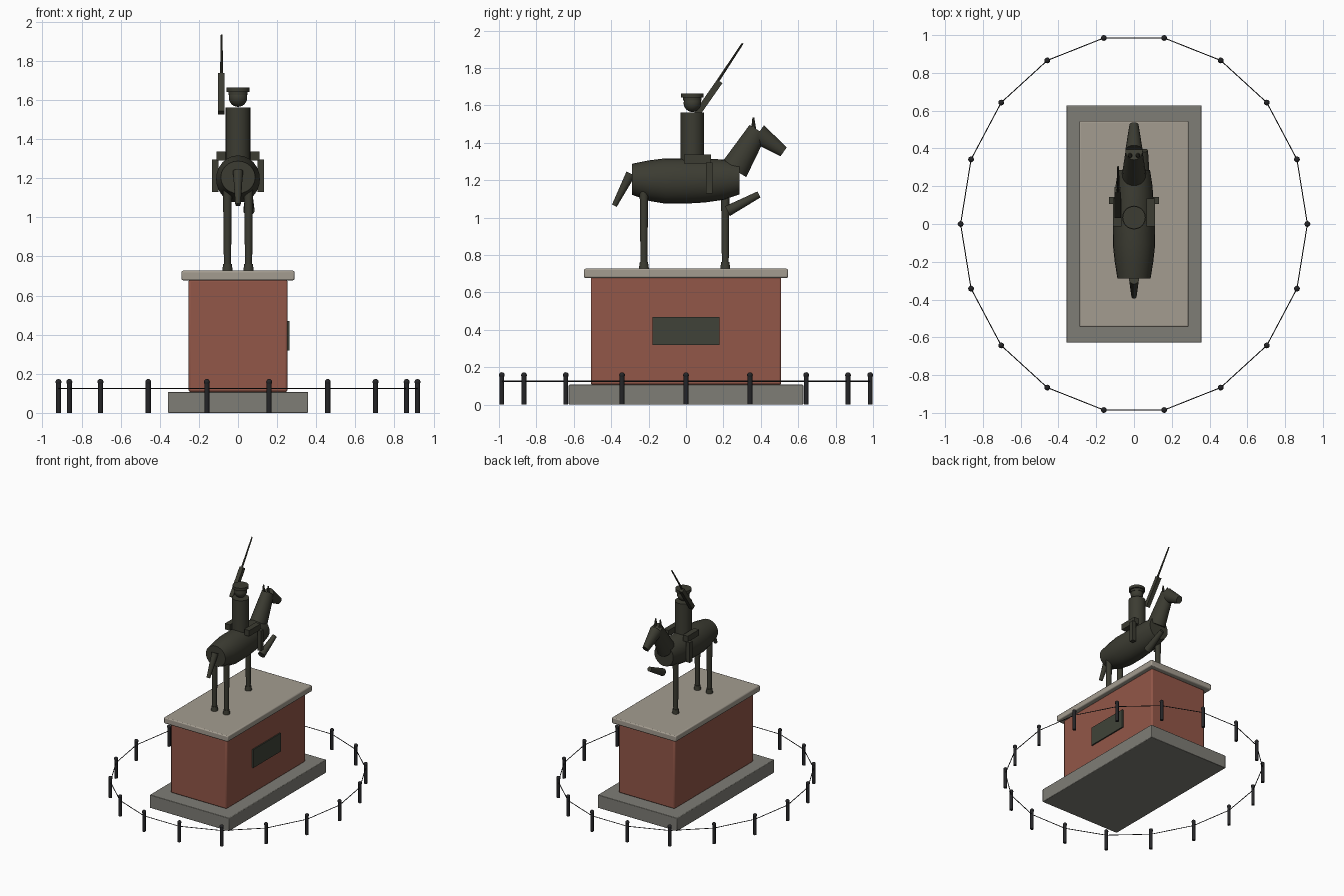
import bpy, bmesh, math
from mathutils import Vector, Matrix

if "Cube" in bpy.data.objects:
    bpy.data.objects.remove(bpy.data.objects["Cube"])


def material(name, rgb):
    m = bpy.data.materials.new(name)
    m.diffuse_color = (*rgb, 1)
    m.use_nodes = True
    m.node_tree.nodes["Principled BSDF"].inputs["Base Color"].default_value = m.diffuse_color
    return m


BRONZE = material("bronze", (0.045, 0.045, 0.032))
BRICK = material("brick", (0.29, 0.095, 0.065))
STONE = material("stone", (0.21, 0.205, 0.18))
CAPSTONE = material("capstone", (0.37, 0.335, 0.28))
IRON = material("iron", (0.018, 0.018, 0.02))
PLAQUE = material("plaque", (0.05, 0.055, 0.04))


def finish(bm, name, mat, bevel=0.0):
    bmesh.ops.recalc_face_normals(bm, faces=bm.faces)
    mesh = bpy.data.meshes.new(name)
    bm.to_mesh(mesh)
    bm.free()
    mesh.polygons.foreach_set("use_smooth", [True] * len(mesh.polygons))
    mesh.set_sharp_from_angle(angle=math.radians(35))
    mesh.materials.append(mat)
    ob = bpy.data.objects.new(name, mesh)
    bpy.context.collection.objects.link(ob)
    if bevel:
        mod = ob.modifiers.new("bevel", 'BEVEL')
        mod.width, mod.segments = bevel, 2
    return ob


def box(name, lo, hi, mat, bevel=0.0):
    lo, hi = Vector(lo), Vector(hi)
    bm = bmesh.new()
    bmesh.ops.create_cube(bm, size=1)
    bmesh.ops.scale(bm, vec=hi - lo, verts=bm.verts)
    bmesh.ops.translate(bm, vec=(lo + hi) / 2, verts=bm.verts)
    return finish(bm, name, mat, bevel)


def rod(name, a, b, r1, r2, mat, sides=16, flat=1.0):
    """Tapered cylinder from a to b; flat scales its width along x."""
    a, b = Vector(a), Vector(b)
    d = b - a
    bm = bmesh.new()
    bmesh.ops.create_cone(bm, cap_ends=True, segments=sides, radius1=r1, radius2=r2, depth=d.length)
    rot = d.to_track_quat('Z', 'Y').to_matrix().to_4x4()
    bmesh.ops.transform(bm, matrix=Matrix.Translation((a + b) / 2) @ rot, verts=bm.verts)
    mid = (a + b).x / 2
    for v in bm.verts:
        v.co.x = mid + (v.co.x - mid) * flat
    return finish(bm, name, mat)


def ball(name, c, r, mat, u=20, v=12):
    bm = bmesh.new()
    bmesh.ops.create_uvsphere(bm, u_segments=u, v_segments=v, radius=r)
    bmesh.ops.translate(bm, vec=c, verts=bm.verts)
    return finish(bm, name, mat)


# Pedestal
box("base_slab", (-0.358, -0.627, 0), (0.358, 0.627, 0.107), STONE, 0.004)
box("brick_pedestal", (-0.253, -0.509, 0.107), (0.253, 0.509, 0.682), BRICK, 0.01)
box("pedestal_cap", (-0.289, -0.546, 0.678), (0.289, 0.546, 0.727), CAPSTONE, 0.008)
box("plaque", (0.245, -0.178, 0.32), (0.263, 0.178, 0.47), PLAQUE)

# Horse body: elliptical rings along y (y, centre z, half width, half height)
rings = [(-0.288, 1.205, 0.088, 0.083), (-0.2, 1.198, 0.102, 0.108), (-0.11, 1.196, 0.112, 0.121),
         (0.0, 1.196, 0.110, 0.121), (0.1, 1.198, 0.104, 0.117), (0.2, 1.203, 0.098, 0.108),
         (0.286, 1.212, 0.085, 0.088)]
bm = bmesh.new()
N = 24
loops = []
for y, zc, w, h in rings:
    loops.append([bm.verts.new((w * math.cos(k * math.tau / N), y, zc + h * math.sin(k * math.tau / N)))
                  for k in range(N)])
for p, q in zip(loops, loops[1:]):
    for k in range(N):
        bm.faces.new((p[k], p[(k + 1) % N], q[(k + 1) % N], q[k]))
bm.faces.new(loops[0])
bm.faces.new(loops[-1])
finish(bm, "horse_body", BRONZE)

# Horse neck, head, ears, tail
rod("horse_neck", (0, 0.257, 1.256), (0, 0.385, 1.468), 0.076, 0.053, BRONZE, 20, 0.85)
rod("horse_head", (0, 0.385, 1.449), (0, 0.522, 1.352), 0.055, 0.029, BRONZE, 18, 0.85)
for s in (-1, 1):
    rod("horse_ear", (s * 0.021, 0.362, 1.47), (s * 0.021, 0.36, 1.535), 0.014, 0.005, BRONZE, 10)
rod("horse_tail", (0, -0.295, 1.235), (0, -0.383, 1.064), 0.026, 0.014, BRONZE, 14)

# Standing legs with hooves, and the raised foreleg
for name, x, y in (("rear_leg", -0.054, -0.225), ("rear_leg", 0.054, -0.225), ("front_leg", -0.054, 0.21)):
    rod(name, (x, y, 0.735), (x, y, 1.16), 0.018, 0.023, BRONZE)
    rod("hoof", (x, y, 0.725), (x, y, 0.762), 0.027, 0.022, BRONZE)
rod("raised_foreleg", (0.056, 0.222, 1.035), (0.056, 0.39, 1.124), 0.029, 0.018, BRONZE)

# Rider
RY = 0.034
rod("rider_torso", (0, RY, 1.27), (0, RY, 1.563), 0.063, 0.063, BRONZE, 24)
ball("rider_head", (0, RY, 1.612), 0.047, BRONZE)
rod("cap_band", (0, RY, 1.625), (0, RY, 1.645), 0.049, 0.049, BRONZE, 24)
rod("cap_top", (0, RY, 1.642), (0, RY, 1.664), 0.06, 0.06, BRONZE, 24)
for s in (-1, 1):
    x1, x2 = sorted((s * 0.065, s * 0.11))
    box("rider_thigh", (x1, -0.012, 1.29), (x2, 0.134, 1.338), BRONZE)
    x1, x2 = sorted((s * 0.1, s * 0.133))
    box("rider_shin", (x1, 0.107, 1.13), (x2, 0.142, 1.295), BRONZE)

# Raised sword arm (square section) and sword
arm = box("sword_arm", (-0.016, -0.017, -0.118), (0.016, 0.017, 0.118), BRONZE)
arm.location = (-0.086, 0.113, 1.632)
arm.rotation_euler = (-math.radians(35), 0, 0)
rod("sword", (-0.084, 0.15, 1.70), (-0.084, 0.303, 1.932), 0.008, 0.005, BRONZE, 8)

# Fence: posts on an oval joined by a thin chain
COUNT = 18
ring = [Vector((0.918 * math.cos(i * math.tau / COUNT), math.sin(i * math.tau / COUNT), 0))
        for i in range(COUNT)]
for i, p in enumerate(ring):
    rod("fence_post", p, p + Vector((0, 0, 0.155)), 0.013, 0.013, IRON, 12)
    ball("post_finial", p + Vector((0, 0, 0.158)), 0.0155, IRON, 12, 8)
    up = Vector((0, 0, 0.125))
    rod("fence_chain", p + up, ring[(i + 1) % COUNT] + up, 0.003, 0.003, IRON, 6)
